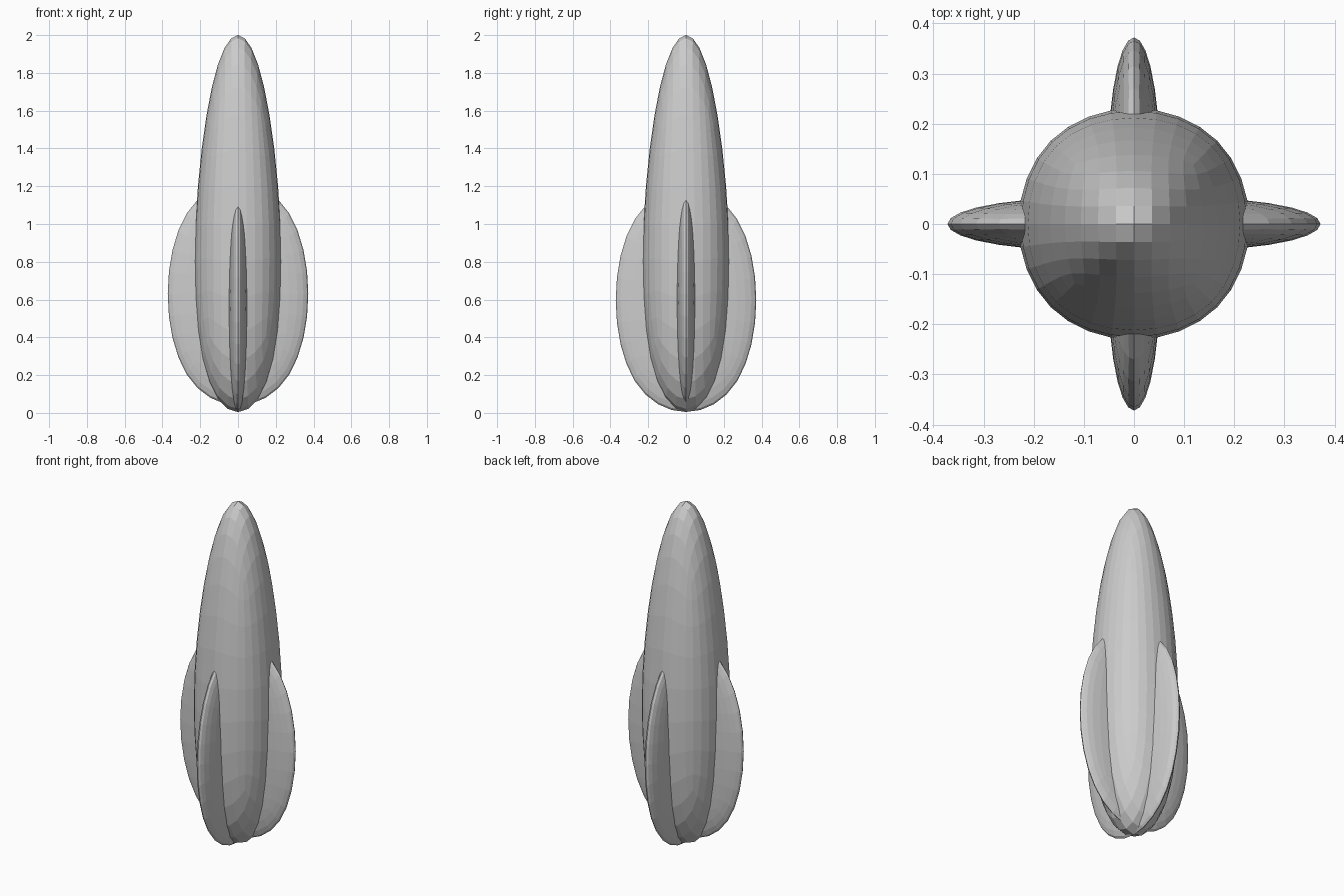
import bpy
import bmesh

if "Cube" in bpy.data.objects:
    bpy.data.objects.remove(bpy.data.objects["Cube"])

LIMIT = 0.8395  # how far a subdivided cube reaches compared with its cage


def rounded_cage(name, half, centre_z, taper=0.0):
    """Subdivided cube of the given half sizes, optionally narrowed upward."""
    mesh = bpy.data.meshes.new(name)
    bm = bmesh.new()
    bmesh.ops.create_cube(bm, size=2.0)
    for v in bm.verts:
        k = 1.0 - taper * v.co.z
        v.co.x *= k * half[0] / LIMIT
        v.co.y *= k * half[1] / LIMIT
        v.co.z *= half[2] / LIMIT
    bm.to_mesh(mesh)
    bm.free()
    obj = bpy.data.objects.new(name, mesh)
    obj.location.z = centre_z
    bpy.context.collection.objects.link(obj)
    sub = obj.modifiers.new("Subdivision", 'SUBSURF')
    sub.levels = 3
    sub.render_levels = 3
    return obj


# Tall body, fuller at the bottom
rounded_cage("rocket_body", (0.225, 0.225, 0.998), 1.002, taper=0.35)

# Two thin crossed blades form the four fins
rounded_cage("side_fins", (0.372, 0.057, 0.59), 0.63)
rounded_cage("front_back_fins", (0.057, 0.372, 0.592), 0.597)
